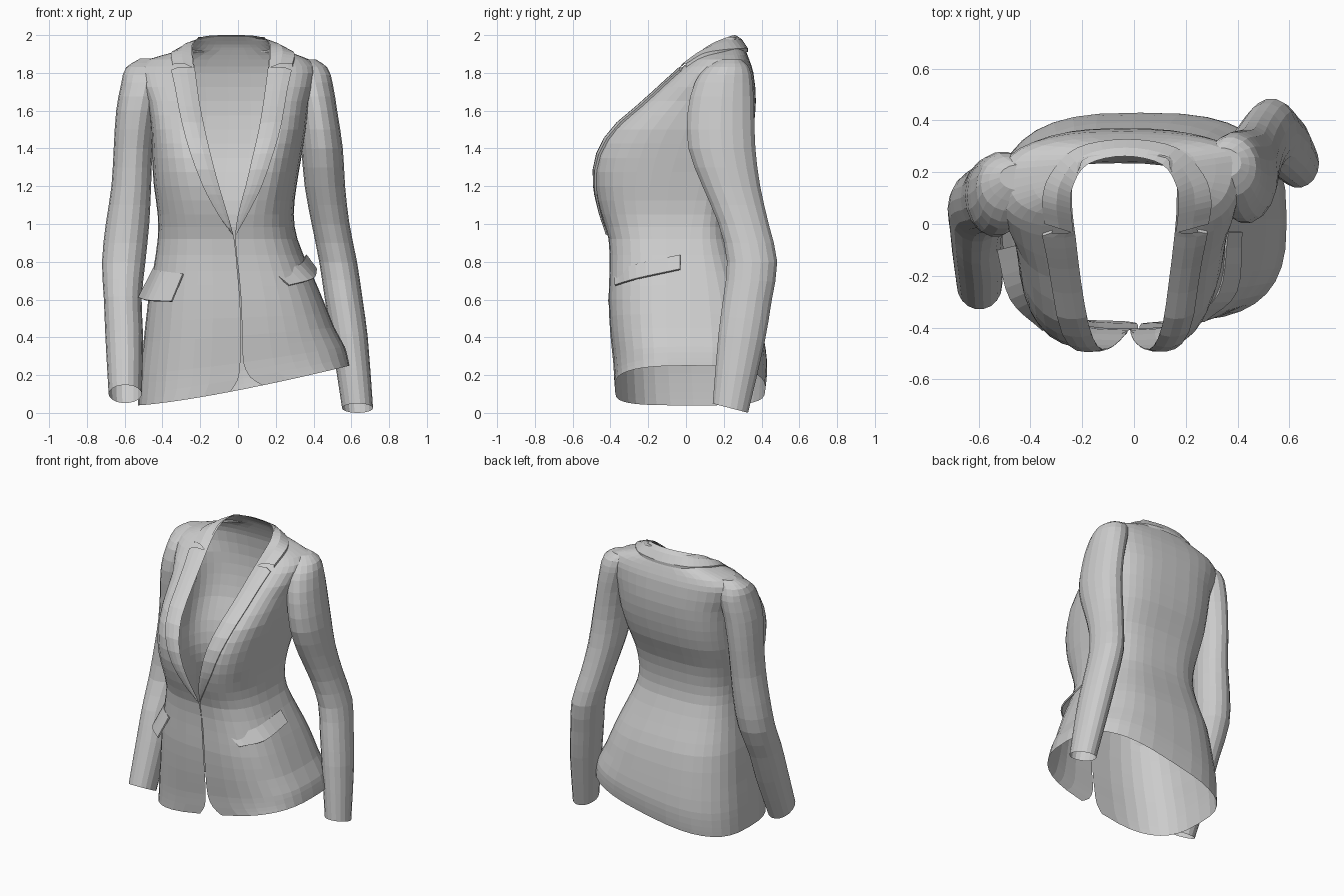
import bpy, math
from mathutils import Vector

if "Cube" in bpy.data.objects:
    bpy.data.objects.remove(bpy.data.objects["Cube"])

def grid(name, rows, wrap=False, cap=False):
    """Mesh from equal-length rows of points."""
    n = len(rows[0])
    verts = [tuple(p) for r in rows for p in r]
    faces = []
    for i in range(len(rows) - 1):
        for j in range(n if wrap else n - 1):
            k = (j + 1) % n
            faces.append((i*n + j, i*n + k, (i+1)*n + k, (i+1)*n + j))
    if cap:
        faces.append(tuple(range(n)))
    me = bpy.data.meshes.new(name)
    me.from_pydata(verts, [], faces)
    ob = bpy.data.objects.new(name, me)
    bpy.context.collection.objects.link(ob)
    return ob

def interp(table, z):
    """Smooth interpolation of table rows keyed by their first value."""
    n = len(table)
    z = min(max(z, table[0][0]), table[-1][0])
    i = max(k for k in range(n - 1) if table[k][0] <= z)
    h = table[i+1][0] - table[i][0]
    t = (z - table[i][0]) / h
    def slope(k, c):
        a, b = table[max(k-1, 0)], table[min(k+1, n-1)]
        return (b[c] - a[c]) / (b[0] - a[0])
    out = []
    for c in range(1, len(table[0])):
        p, q = table[i][c], table[i+1][c]
        out.append(p*(2*t**3 - 3*t*t + 1) + slope(i, c)*h*(t**3 - 2*t*t + t)
                   + q*(3*t*t - 2*t**3) + slope(i+1, c)*h*(t**3 - t*t))
    return out

def steps(zs, sub):
    out = [a + (b - a)*s/sub for a, b in zip(zs, zs[1:]) for s in range(sub)]
    return out + [zs[-1]]

# Torso sections: z, front edge x left/right, edge y, left side x y, right side x y, back y
SKIRT = [
    (.10, -.04, .13, -.375, -.53, .04, .59, .02, .42),
    (.16, 0, .065, -.38, -.527, .035, .582, .02, .427),
    (.25, .012, .028, -.385, -.52, .03, .565, .02, .43),
    (.40, .016, .022, -.40, -.50, .02, .51, .02, .41),
    (.60, .010, .016, -.41, -.475, 0, .45, .02, .37),
    (.75, -.003, .003, -.405, -.45, -.02, .385, .02, .31),
]
BODICE = [
    (.92, -.02, -.015, -.41, -.425, -.02, .315, .02, .245),
    (1.05, -.055, 0, -.45, -.425, -.03, .295, .04, .235),
    (1.20, -.10, .04, -.482, -.445, 0, .31, .07, .26),
    (1.35, -.14, .075, -.472, -.455, .05, .335, .12, .32),
    (1.50, -.175, .11, -.39, -.46, .08, .36, .16, .355),
    (1.65, -.205, .135, -.22, -.48, .10, .38, .19, .37),
    (1.80, -.225, .155, -.055, -.53, .14, .42, .23, .357),
    (1.87, -.236, .163, .03, -.48, .17, .38, .24, .335),
    (1.92, -.24, .165, .10, -.30, .20, .24, .22, .315),
    (1.95, -.237, .165, .15, -.25, .21, .185, .22, .30),
    (1.99, -.21, .14, .22, -.205, .23, .135, .24, .27),
]
TORSO = SKIRT + BODICE

def power(z):
    return .7 + .1*min(max((z - 1.5)/.35, 0), 1)

def front_point(z, side, f):
    """Point on the front panel; f runs from front edge (0) to side (1)."""
    xl, xr, ye, sxl, syl, sxr, syr, _ = interp(TORSO, z)
    xe, xs, ys = (xl, sxl, syl) if side < 0 else (xr, sxr, syr)
    e = power(z)
    s = min(max(f, 0), 1)**(1/e)
    return Vector((xe + (xs - xe)*f, ys + (ye - ys)*max(1 - s*s, 0)**(e/2), z))

def back_point(z, side, a):
    _, _, _, sxl, syl, sxr, syr, yb = interp(TORSO, z)
    xs, ys = (sxl, syl) if side < 0 else (sxr, syr)
    xc, e = (sxl + sxr)/2, power(z)
    return Vector((xc + (xs - xc)*max(math.sin(a), 0)**e, ys + (yb - ys)*max(math.cos(a), 0)**e, z))

def hem(p):
    """Slant the skirt down to the tilted hem."""
    if p.z < .6:
        low = .04 + .21*min(max((p.x + .53)/1.12, 0), 1)**1.3
        p.z = .6 - (.6 - p.z)/.5*(.6 - low)
    return p

# Jacket body: left front, back, right front in one sheet
N = 9
H = math.pi/2
body = []
for z in steps([r[0] for r in TORSO], 2):
    e = power(z)
    row = [front_point(z, -1, math.sin(H*i/N)**e) for i in range(N)]
    row += [back_point(z, -1, H*(1 - i/N)) for i in range(N)]
    row += [back_point(z, 1, H*i/N) for i in range(N)]
    row += [front_point(z, 1, math.sin(H*(1 - i/N))**e) for i in range(N + 1)]
    body.append([hem(p) for p in row])
grid("jacket_body", body)

# Sleeves: z, centre x y, radius x y; the caps lean in to the shoulder
LEFT = [(.10, -.597, -.235, .088, .095), (.40, -.602, -.11, .10, .115),
        (.60, -.61, -.03, .10, .125), (.80, -.605, .06, .115, .13),
        (1.0, -.585, .09, .115, .13), (1.2, -.565, .10, .105, .135),
        (1.4, -.555, .11, .103, .145), (1.6, -.535, .11, .11, .16),
        (1.75, -.505, .13, .112, .15), (1.83, -.485, .155, .107, .105), (1.875, -.44, .18, .08, .05)]
RIGHT = [(.025, .633, .235, .082, .095), (.40, .59, .295, .097, .125),
         (.60, .56, .325, .10, .13), (.80, .53, .35, .10, .135),
         (1.0, .49, .305, .10, .135), (1.2, .46, .24, .107, .155),
         (1.4, .445, .19, .11, .18), (1.6, .42, .185, .105, .178),
         (1.75, .39, .20, .11, .155), (1.83, .37, .22, .102, .115), (1.87, .335, .235, .08, .06)]

def sleeve(name, table, tilt, sides=18):
    rows = []
    for z in reversed(steps([r[0] for r in table], 2)):
        cx, cy, rx, ry = interp(table, z)
        k = tilt*max(0, 1 - z/.8)
        ring = []
        for i in range(sides):
            a = 2*math.pi*i/sides
            ring.append((cx + rx*math.cos(a), cy + ry*math.sin(a), z - k*ry*math.sin(a)))
        rows.append(ring)
    grid(name, rows, wrap=True, cap=True)

sleeve("left_sleeve", LEFT, .58)
sleeve("right_sleeve", RIGHT, .27)

# Lapels: height and width, laid just above the front panels, ending in the notch
LAPEL = [(.94, .004), (1.05, .05), (1.2, .085), (1.45, .11), (1.7, .115), (1.81, .125)]
for side, name in ((-1, "left_lapel"), (1, "right_lapel")):
    rows = []
    for z in steps([r[0] for r in LAPEL], 3) + [1.825]:
        w = interp(LAPEL, z)[0] if z < 1.82 else .085
        r = interp(TORSO, z)
        span = abs(r[3] - r[0]) if side < 0 else abs(r[5] - r[1])
        row = []
        for f, lift in ((0, .002), (.33, .010), (.66, .012), (1, .011), (1, 0)):
            row.append(front_point(z, side, f*w/span) + Vector((side*lift*.3, -lift, lift*.5)))
        rows.append(row)
    grid(name, rows)

def path(pts, n):
    table = [(i, *p) for i, p in enumerate(pts)]
    return [Vector(interp(table, (len(pts) - 1)*i/n)) for i in range(n + 1)]

# Collar: folded band around the neck, half described and mirrored
def both(pts, cx):
    return pts + [(2*cx - x, y, z) for x, y, z in reversed(pts[:-1])]

inner = path(both([(-.234, -.035, 1.825), (-.243, .06, 1.903), (-.238, .14, 1.957),
                   (-.18, .23, 1.993), (-.036, .262, 2.0)], -.036), 32)
outer = path(both([(-.345, 0, 1.848), (-.355, .09, 1.902), (-.325, .19, 1.922),
                   (-.22, .295, 1.93), (-.028, .328, 1.93)], -.028), 32)
under = [p + Vector((0, 0, -.02)) for p in outer]
middle = [a.lerp(b, .5) + Vector((0, 0, .014)) for a, b in zip(inner, outer)]
grid("collar", [inner, middle, outer, under])

# Pocket flaps: top seam and free lower edge, slightly thickened
FLAPS = {
    "left_pocket_flap": ([(-.29, -.37, .735), (-.405, -.26, .75), (-.445, -.08, .765)],
                         [(-.35, -.41, .59), (-.475, -.29, .595), (-.525, -.10, .61)]),
    "right_pocket_flap": ([(.19, -.375, .74), (.325, -.265, .785), (.36, -.03, .835)],
                          [(.27, -.375, .675), (.395, -.26, .71), (.415, -.03, .76)]),
}
for name, (top, low) in FLAPS.items():
    flap = grid(name, [path(top, 8), path(low, 8)])
    mod = flap.modifiers.new("thickness", 'SOLIDIFY')
    mod.thickness, mod.offset = .01, 0
